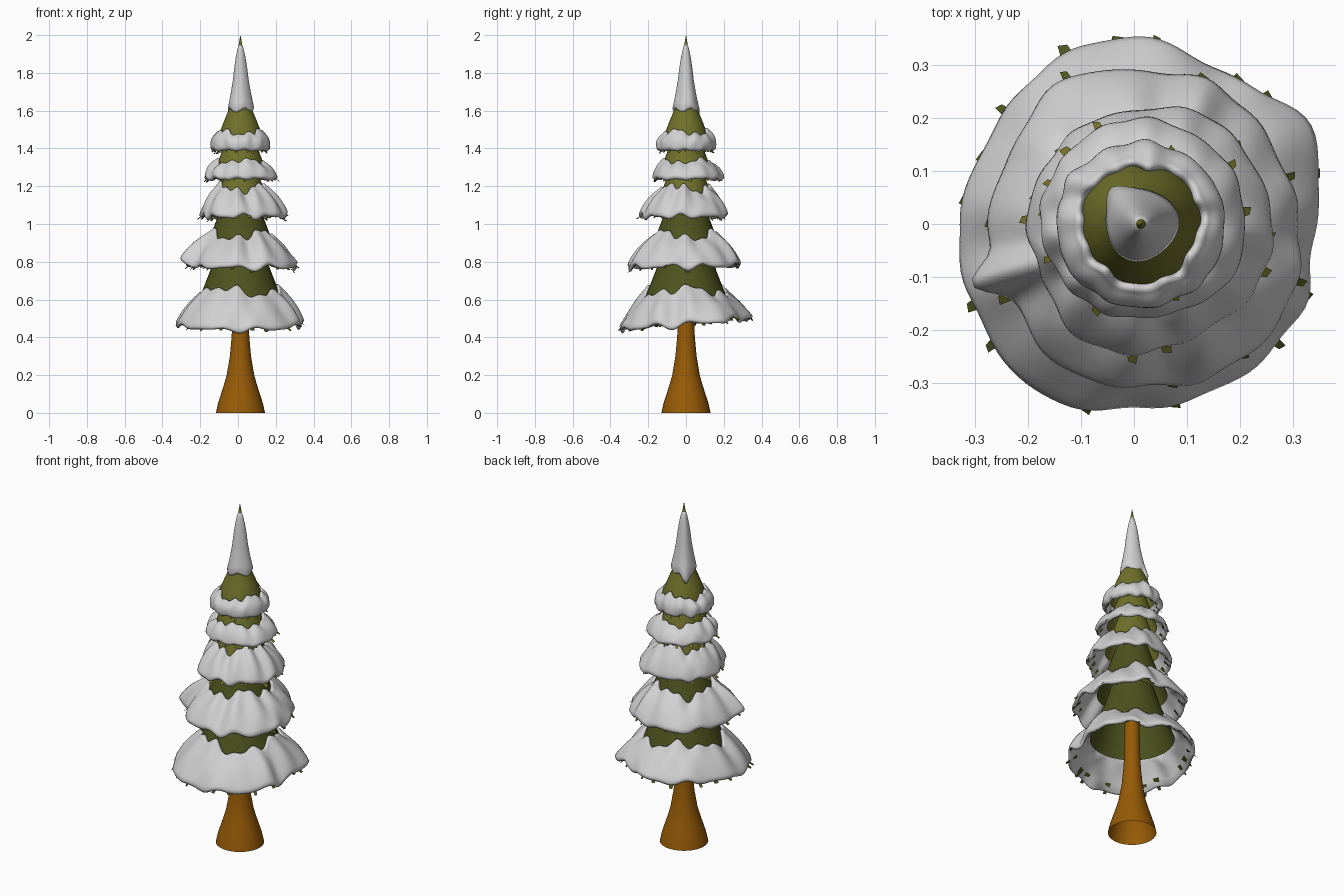
import bpy, bmesh, math, random
from math import sin, cos, pi, tau, exp, radians

if "Cube" in bpy.data.objects:
    bpy.data.objects.remove(bpy.data.objects["Cube"])

random.seed(4)
CX, CY = 0.013, 0.0


def material(name, rgb):
    m = bpy.data.materials.new(name)
    m.diffuse_color = (*rgb, 1)
    m.use_nodes = True
    m.node_tree.nodes["Principled BSDF"].inputs["Base Color"].default_value = m.diffuse_color
    return m


BARK = material("orange bark", (0.31, 0.105, 0.002))
DARK = material("dark green", (0.074, 0.088, 0.013))
OLIVE = material("olive green", (0.165, 0.165, 0.024))
SNOW = material("snow", (0.64, 0.64, 0.64))


def finish(name, bm, mat, smooth=True):
    bmesh.ops.recalc_face_normals(bm, faces=bm.faces)
    me = bpy.data.meshes.new(name)
    bm.to_mesh(me)
    bm.free()
    me.materials.append(mat)
    for p in me.polygons:
        p.use_smooth = smooth
    ob = bpy.data.objects.new(name, me)
    bpy.context.collection.objects.link(ob)
    return ob


def loft(name, rings, n, mat, closed=False):
    """Skin rings; each ring is a function angle -> (radius, z)."""
    bm = bmesh.new()
    rows = []
    for f in rings:
        row = []
        for i in range(n):
            a = tau * i / n
            r, z = f(a)
            row.append(bm.verts.new((CX + r * cos(a), CY + r * sin(a), z)))
        rows.append(row)
    pairs = list(zip(rows, rows[1:]))
    if closed:
        pairs.append((rows[-1], rows[0]))
    for p, q in pairs:
        for i in range(n):
            j = (i + 1) % n
            bm.faces.new((p[i], p[j], q[j], q[i]))
    return finish(name, bm, mat)


def lathe(name, profile, n, mat):
    return loft(name, [lambda a, p=p: p for p in profile], n, mat)


def around(values, a):
    """Smooth periodic interpolation of values spaced evenly round the tree."""
    n = len(values)
    t = (a % tau) / tau * n
    i, f = int(t), t % 1
    p0, p1, p2, p3 = (values[(i + k) % n] for k in (-1, 0, 1, 2))
    return p1 + 0.5 * f * (p2 - p0 + f * (2 * p0 - 5 * p1 + 4 * p2 - p3
                                          + f * (3 * (p1 - p2) + p3 - p0)))


def cone_r(profile, z):
    z = max(z, profile[0][1])
    for (r0, z0), (r1, z1) in zip(profile, profile[1:]):
        if z <= z1:
            return r0 + (r1 - r0) * (z - z0) / (z1 - z0)
    return profile[-1][0]


def snow_skirt(name, cone, ztop, zrim, radii, bulge, flute, tilt=0.0, horn=0.0):
    ph = [random.uniform(0, tau) for _ in range(6)]
    h = zrim - ztop

    def bump(a):
        d = (a - radians(199.5) + pi) % tau - pi
        return horn * exp(-(d / 0.11) ** 2)

    def fade(a):  # makes the folds uneven round the tree
        return 0.65 + 0.5 * sin(2 * a + ph[5]) * sin(3 * a + ph[2])

    def top(a):
        w = 0.6 * sin(3 * a + ph[0]) + 0.4 * sin(7 * a + ph[1]) + 0.35 * sin(12 * a + ph[2])
        z = ztop + 0.2 * abs(h) * w
        return cone_r(cone, z), z

    def rim(a):
        r = around(radii, a) + 0.008 + bump(a) + 0.4 * flute * sin(13 * a + ph[3]) * fade(a)
        z = zrim + tilt * sin(a) + flute * fade(a) * (sin(9 * a + ph[4]) + 0.6 * sin(14 * a + ph[0]))
        return r, z + 0.7 * bump(a)

    def ring(s, thick, inset=0.0):
        def f(a):
            (r0, z0), (r1, z1) = top(a), rim(a)
            b = bulge * sin(pi * s)
            ripple = flute * 0.6 * sin(pi * s) * sin(11 * a + ph[1]) * fade(a)
            L = math.hypot(r1 - r0, z1 - z0)
            nr, nz = (z0 - z1) / L, (r1 - r0) / L
            o = b + thick + ripple
            return r0 + (r1 - r0) * s + nr * o - inset, z0 + (z1 - z0) * s + nz * o
        return f

    outer = [ring(0, 0), ring(0.04, 0.01)] + [ring(s / 10, 0.008) for s in range(1, 10)]
    lip = [ring(0.97, 0.005), ring(1, -0.006, 0.003), ring(0.96, -0.015)]
    inner = [ring(s / 10, -0.012) for s in (8, 6, 4)]
    loft(name, outer + lip + inner, 120, SNOW, closed=True)
    return rim


def needle_tips(name, rim, count, size, mat):
    """Thin triangular branch tips peeping from under the snow rim."""
    bm = bmesh.new()
    for k in range(count):
        a = tau * (k + random.uniform(-0.4, 0.4)) / count
        w = random.uniform(0.3, 0.6) * size
        out = random.choice((-0.004, 0.0, 0.006, 0.016))
        r, z = rim(a)
        r_in = r - size
        da = w / r
        pts = [(r_in, a - da, z + 0.7 * size), (r_in, a + da, z + 0.7 * size),
               (r + out, a + 0.5 * da, z - 0.012), (r + out - 0.005, a - 0.3 * da, z - 0.014)]
        bm.faces.new([bm.verts.new((CX + q * cos(t), CY + q * sin(t), h)) for q, t, h in pts])
    finish(name, bm, mat, smooth=False)


# Trunk, flared at the ground
lathe("trunk", [(0.13, 0), (0.119, 0.05), (0.103, 0.1), (0.087, 0.15), (0.073, 0.2),
                (0.056, 0.3), (0.047, 0.4), (0.042, 0.5), (0.038, 0.8)], 32, BARK)

# Branch tiers: (name, colour, green cone profile, snow top, snow rim, rim radii
#                every 30 degrees, bulge, flute, tilt, horn)
tiers = [
    ("tier_1", DARK, [(0.228, 0.58), (0.212, 0.62), (0.15, 0.78), (0.12, 0.88)], 0.645, 0.47,
     [.32, .36, .315, .345, .34, .32, .335, .345, .365, .34, .335, .335], 0.01, 0.013, 0.03, 0),
    ("tier_2", DARK, [(0.19, 0.85), (0.165, 0.92), (0.12, 1.04), (0.08, 1.16)], 0.94, 0.775,
     [.29, .28, .29, .28, .3, .27, .28, .27, .3, .3, .31, .31], 0.013, 0.013, 0.005, 0.06),
    ("tier_3", OLIVE, [(0.145, 1.11), (0.125, 1.18), (0.09, 1.28), (0.07, 1.34)], 1.19, 1.04,
     [.24, .23, .23, .205, .205, .2, .205, .2, .235, .235, .225, .24], 0.013, 0.011, 0, 0),
    ("tier_4", OLIVE, [(0.135, 1.27), (0.115, 1.34), (0.08, 1.43), (0.06, 1.48)], 1.33, 1.24,
     [.185, .19, .185, .19, .185, .18, .18, .17, .17, .165, .17, .19], 0.012, 0.009, 0, 0),
    ("tier_5", OLIVE, [(0.12, 1.43), (0.112, 1.48), (0.085, 1.55), (0.06, 1.61), (0.04, 1.72),
                       (0.014, 1.88), (0.009, 1.95), (0.0005, 2.0)], 1.485, 1.39,
     [.14, .14, .135, .14, .135, .145, .14, .145, .14, .14, .14, .145], 0.018, 0.008, 0, 0),
]
for name, mat, cone, zt, zr, radii, bulge, flute, tilt, horn in tiers:
    lathe(name + "_branches", cone, 32, mat)
    rim = snow_skirt(name + "_snow", cone, zt, zr, radii, bulge, flute, tilt, horn)
    needle_tips(name + "_needle_tips", rim, 18, 0.1 * radii[0] + 0.012, mat)


# Snow cap on the summit, with a drip at the back left
def cap_ring(r, z, k):
    def f(a):
        drip = exp(-(((a - radians(130) + pi) % tau - pi) / 0.3) ** 2)
        return (r * (1 + 0.05 * sin(3 * a + 1)) + k * 0.02 * drip,
                z + k * (0.012 * sin(4 * a) - 0.045 * drip))
    return f


cap = [(0.05, 1.605, 1), (0.062, 1.598, 1), (0.069, 1.615, 0.8), (0.062, 1.65, 0.3),
       (0.052, 1.7, 0.1), (0.042, 1.76, 0), (0.035, 1.82, 0), (0.026, 1.88, 0),
       (0.018, 1.92, 0), (0.011, 1.945, 0), (0.004, 1.95, 0)]
loft("summit_snow", [cap_ring(*c) for c in cap], 48, SNOW)
